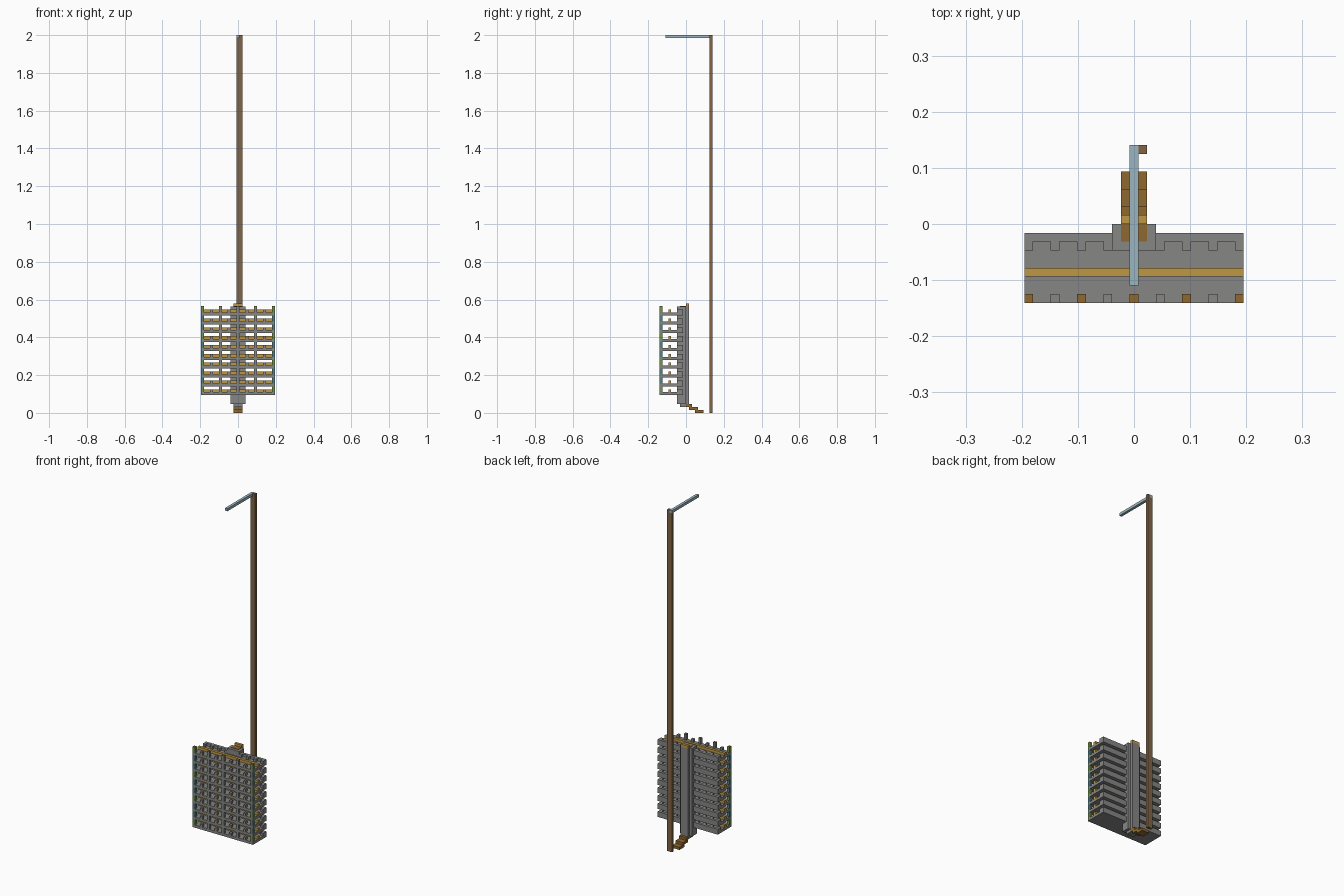
import bpy
import bmesh
from mathutils import Matrix, Vector

if "Cube" in bpy.data.objects:
    bpy.data.objects.remove(bpy.data.objects["Cube"])

U = 1 / 64                                   # one block
ORIGIN = Vector((-12.5 * U, -9 * U, 0))


def material(name, rgb):
    m = bpy.data.materials.new(name)
    m.use_nodes = True
    col = (*rgb, 1)
    m.diffuse_color = col
    m.node_tree.nodes["Principled BSDF"].inputs["Base Color"].default_value = col
    return m


concrete = material("concrete grey", (0.24, 0.24, 0.235))
yellow = material("warm yellow", (0.52, 0.31, 0.06))
wood = material("stair brown", (0.27, 0.14, 0.03))
mast = material("mast brown", (0.22, 0.13, 0.06))
blue = material("pale blue", (0.33, 0.47, 0.53))
teal = material("teal", (0.08, 0.22, 0.22))
green = material("leaf green", (0.15, 0.30, 0.06))


def blocks(name, mat, boxes):
    """Join boxes, each given as (x, y, z) start and size in block units."""
    bm = bmesh.new()
    for start, size in boxes:
        start, size = Vector(start), Vector(size)
        centre = ORIGIN + (start + size / 2) * U
        bmesh.ops.create_cube(bm, size=1, matrix=Matrix.Translation(centre)
                              @ Matrix.Diagonal((*(size * U), 1)))
    mesh = bpy.data.meshes.new(name)
    bm.to_mesh(mesh)
    bm.free()
    mesh.materials.append(mat)
    obj = bpy.data.objects.new(name, mesh)
    bpy.context.collection.objects.link(obj)
    return obj


floors = [6 + 3 * n for n in range(10)]
bays = range(0, 25, 3)

# Floor slabs with a yellow strip along the middle of each
blocks("floor_slabs", concrete, [((0, 0, k), (25, 8, 1)) for k in floors])
blocks("floor_strips", yellow, [((0, 3, k + 1), (25, 1, 1)) for k in floors])

# Back rails with inward teeth
rails = []
for k in floors:
    rails += [((0, 7, k + 1), (10, 1, 1)), ((15, 7, k + 1), (10, 1, 1))]
    rails += [((i, 6, k + 1), (1, 1, 1)) for i in bays if not 9 < i < 15]
blocks("back_rails", concrete, rails)

# Front posts: short ones between tall ones, coloured at the outer corners
blocks("short_posts", concrete,
       [((i, 0, k + 1), (1, 1, 1)) for k in floors for i in bays if i % 2])
blocks("tall_posts", concrete,
       [((i, 0, k + 1), (1, 1, 2)) for k in floors for i in (6, 12, 18)])
for name, mat, keep in (("corner_posts_teal", teal, lambda n: n % 3),
                        ("corner_posts_green", green, lambda n: n % 3 == 0)):
    blocks(name, mat, [((i, 0, k + 1), (1, 1, 2)) for n, k in enumerate(floors)
                       if keep(n) for i in (0, 24)])
blocks("post_caps", wood, [((i, 0, 36), (1, 1, 0.15)) for i in range(0, 25, 6)])

# Lift core with back panel and cap
blocks("core", concrete, [((10, 6, 3), (5, 3, 33)), ((11, 7, 2), (3, 2, 1)),
                          ((11, 9, 3), (3, 1, 33))])
blocks("core_cap", yellow, [((11, 9, 36), (3, 1, 1))])
blocks("core_roof_plate", wood, [((11, 7, 36), (3, 2, 0.15))])

# Entrance steps
blocks("steps", wood, [((11, 9, 2), (3, 2, 1)), ((11, 10, 1), (3, 3, 1)),
                       ((11, 12, 0), (3, 3, 1))])

# Tall mast and its arm
blocks("mast", mast, [((12, 17, 0), (1, 1, 127)), ((13, 17, 0), (1, 1, 128))])
blocks("mast_arm", blue, [((12, 2, 127), (1, 16, 1))])
